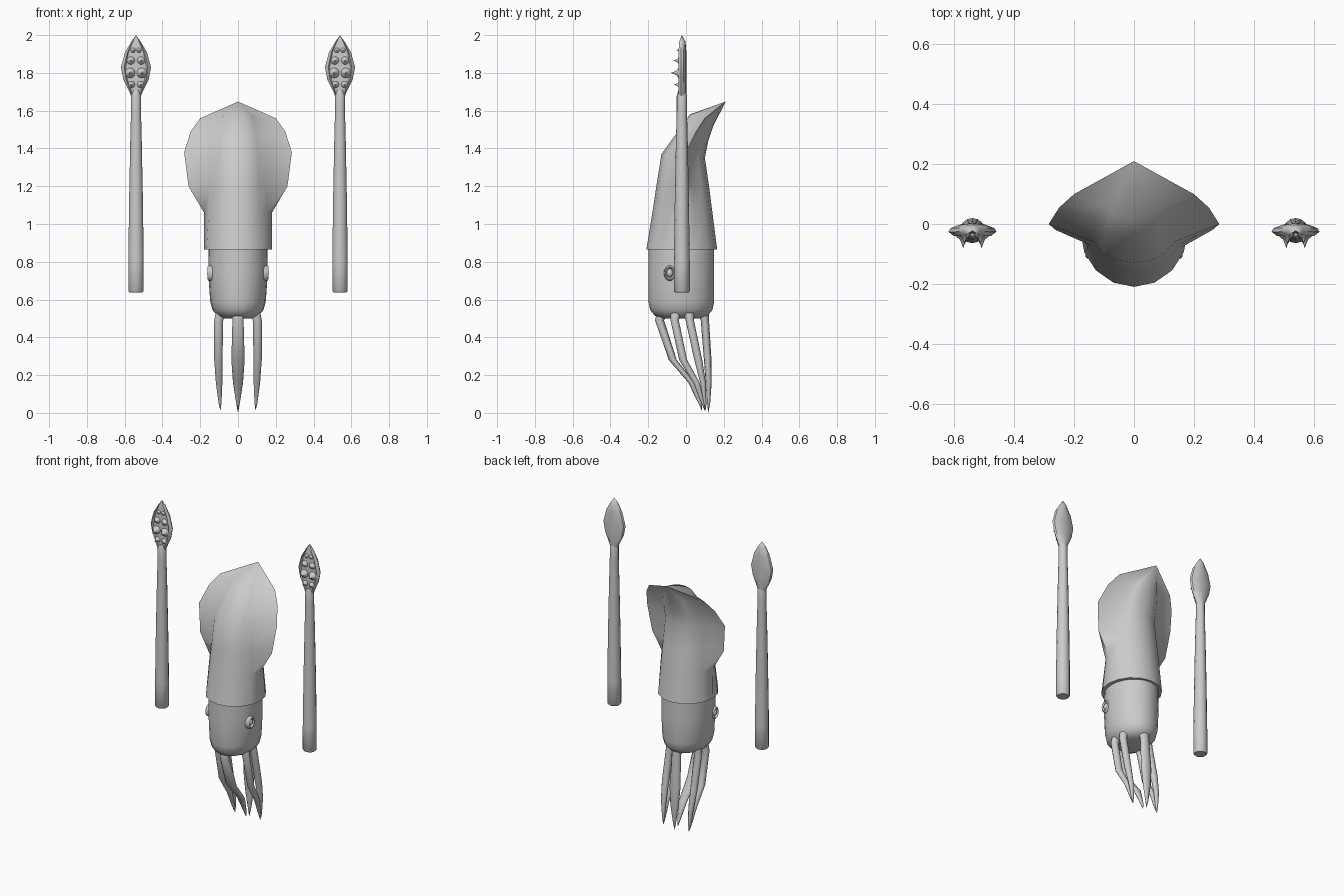
import bpy, bmesh, math
from mathutils import Vector

if "Cube" in bpy.data.objects:
    bpy.data.objects.remove(bpy.data.objects["Cube"])

grey = bpy.data.materials.new("plain grey")
grey.diffuse_color = (0.6, 0.6, 0.6, 1)
grey.use_nodes = True
grey.node_tree.nodes["Principled BSDF"].inputs["Base Color"].default_value = grey.diffuse_color


def loft(name, rings, angle=45, caps=(True, True)):
    """Skin a list of equal-length point rings; one-point rings become tips."""
    bm = bmesh.new()
    rows = [[bm.verts.new(p) for p in r] for r in rings]
    for a, b in zip(rows, rows[1:]):
        n = max(len(a), len(b))
        for i in range(n):
            j = (i + 1) % n
            if len(b) == 1:
                bm.faces.new((a[i], a[j], b[0]))
            elif len(a) == 1:
                bm.faces.new((a[0], b[j], b[i]))
            else:
                bm.faces.new((a[i], a[j], b[j], b[i]))
    for row, cap in ((rows[0], caps[0]), (rows[-1], caps[1])):
        if cap and len(row) > 2:
            bm.faces.new(row)
    bmesh.ops.recalc_face_normals(bm, faces=bm.faces)
    me = bpy.data.meshes.new(name)
    bm.to_mesh(me)
    bm.free()
    me.materials.append(grey)
    ob = bpy.data.objects.new(name, me)
    bpy.context.collection.objects.link(ob)
    bpy.ops.object.select_all(action='DESELECT')
    ob.select_set(True)
    bpy.context.view_layer.objects.active = ob
    bpy.ops.object.shade_smooth_by_angle(angle=math.radians(angle))
    return ob


def oval(cx, cy, z, rx, ry, n=16):
    return [(cx + rx * math.sin(2 * math.pi * i / n),
             cy - ry * math.cos(2 * math.pi * i / n), z) for i in range(n)]


# Mantle: oval sections whose side points are pulled out into the fins
# front y, front z, back y, back z, half width, fin x, fin y, fin z
sections = [
    (-.21, .865, .165, .865, .18, .18, -.022, .865),
    (-.178, 1.06, .14, 1.06, .168, .18, -.025, 1.06),
    (-.157, 1.2, .122, 1.2, .158, .262, -.02, 1.2),
    (-.13, 1.37, .10, 1.35, .148, .285, 0, 1.38),
    (-.05, 1.48, .118, 1.44, .135, .25, .055, 1.49),
    (.02, 1.58, .145, 1.52, .105, .2, .1, 1.56),
]
rings = []
for fy, fz, by, bz, w, ex, ey, ez in sections:
    ring = []
    for i in range(16):
        a = 2 * math.pi * i / 16
        t = (1 - math.cos(a)) / 2
        if i in (4, 12):
            ring.append((ex if i == 4 else -ex, ey, ez))
        else:
            ring.append((w * math.sin(a), fy + (by - fy) * t, fz + (bz - fz) * t))
    rings.append(ring)
rings.append([(0, .21, 1.648)])
loft("mantle", rings, 50)

# Head with a rounded lower rim
loft("head", [oval(0, -.025, z, rx, ry, 24) for z, rx, ry in (
    (.5, .08, .1), (.515, .11, .14), (.545, .135, .165), (.59, .147, .174),
    (.74, .158, .174), (.88, .155, .174))])

# Eyes: raised lid ring with a ball inside
for s in (-1, 1):
    rings = []
    for r, h in ((1.25, -.015), (1.15, .008), (.95, .013), (.75, .006), (.68, -.004),
                 (.55, .006), (.3, .012)):
        rings.append([(s * (.149 + h), -.085 + .026 * r * math.cos(k * math.pi / 8),
                       .74 + .034 * r * math.sin(k * math.pi / 8)) for k in range(16)])
    rings.append([(s * .163, -.085, .74)])
    loft("eye", rings, 60)


def arm(name, path):
    """Tapered arm through (x, y, z, rx, ry) stations, ending in a point."""
    rings = [oval(*p, 10) for p in path[:-1]]
    loft(name, rings + [[path[-1][:3]]], 60)


# Arms: one at the front, one at the back, two on each side
arm("front_arm", [(0, -.125, .53, .036, .03), (0, -.14, .49, .031, .024),
                  (0, -.07, .28, .037, .021), (0, .03, .16, .027, .018),
                  (0, .075, .05, .01, .009), (0, .085, .01)])
arm("back_arm", [(0, .09, .53, .036, .03), (0, .1, .49, .031, .022),
                 (0, .115, .28, .037, .02), (0, .12, .16, .028, .016),
                 (0, .12, .05, .01, .008), (0, .118, 0)])
for s in (-1, 1):
    arm("side_front_arm", [
        (s * .09, -.055, .53, .03, .03), (s * .102, -.06, .49, .025, .022),
        (s * .104, -.015, .28, .023, .021), (s * .1, .055, .16, .018, .017),
        (s * .095, .09, .05, .008, .008), (s * .093, .1, .01)])
    arm("side_back_arm", [
        (s * .09, .015, .53, .03, .03), (s * .102, .02, .49, .025, .022),
        (s * .104, .065, .28, .023, .021), (s * .1, .09, .16, .018, .015),
        (s * .095, .1, .05, .008, .008), (s * .093, .105, .01)])

# Long feeding tentacles standing either side
for s in (-1, 1):
    cx = s * .54
    loft("tentacle_shaft", [oval(cx, -.022, z, r, r, 14) for z, r in (
        (.638, .036), (.645, .042), (.8, .042), (1.15, .037), (1.45, .031),
        (1.6, .027), (1.68, .027), (1.71, .018))])

    # Leaf-shaped club: recessed front face, rimmed edge, rounded back
    rings = []
    for z, w, d in ((1.67, .024, .8), (1.695, .033, 1), (1.765, .067, 1), (1.83, .08, 1),
                    (1.91, .058, 1), (1.965, .025, .8)):
        shape = ((0, -.012), (.68, -.012), (.78, -.02), (1, -.006), (.92, .006),
                 (.5, .019), (0, .022))
        half = [(w * u, v * d) for u, v in shape]
        full = half + [(-u, v) for u, v in half[-2:0:-1]]
        rings.append([(cx + u, -.02 + v, z) for u, v in full])
    rings.append([(cx, -.022, 2.0)])
    loft("tentacle_club", rings, 35)

    # Paired hooked suckers: height, offset, radius, length
    for z, dx, r, h in ((1.738, .024, .018, .034), (1.8, .031, .027, .05),
                        (1.865, .027, .021, .036), (1.92, .016, .013, .02)):
        for side in (-1, 1):
            rings = []
            for k, t in ((.9, -.1), (1, .1), (.8, .25), (.42, .4), (.18, .7)):
                rings.append([(cx + side * dx + r * k * math.cos(i * math.pi / 6),
                               -.031 - h * t, z + r * k * math.sin(i * math.pi / 6))
                              for i in range(12)])
            rings.append([(cx + side * dx, -.031 - h, z)])
            loft("sucker", rings, 60)
